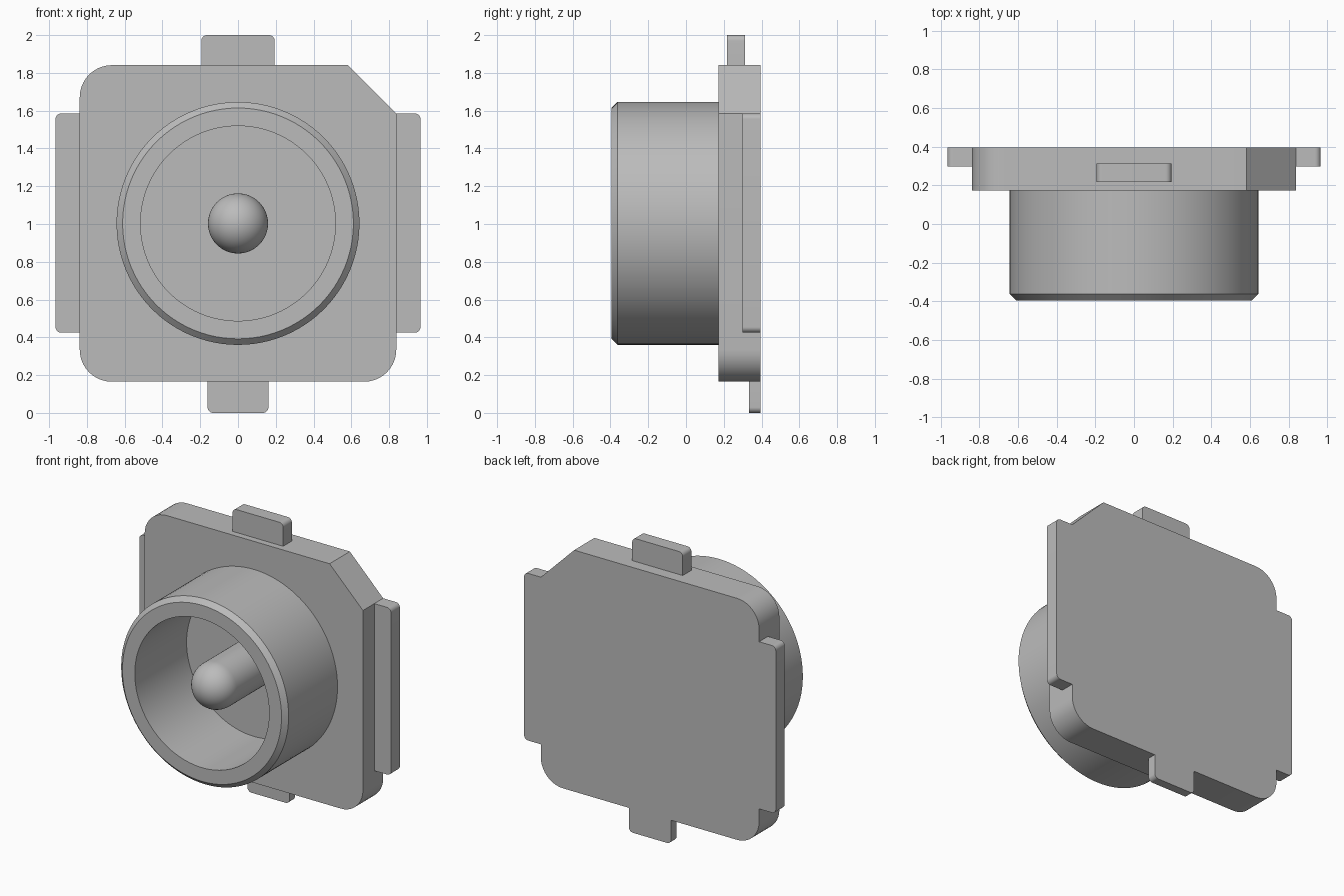
import bpy
import bmesh
import math
from mathutils import Vector

cube = bpy.data.objects.get("Cube")
if cube:
    bpy.data.objects.remove(cube, do_unlink=True)

# Single neutral grey for the whole part
grey = bpy.data.materials.new("neutral grey")
grey.use_nodes = True
colour = (0.5, 0.5, 0.5, 1.0)
grey.diffuse_color = colour
grey.node_tree.nodes["Principled BSDF"].inputs["Base Color"].default_value = colour

CENTRE_Z = 1.003
FRONT, PLATE_FRONT, BACK = -0.395, 0.173, 0.395


def finish(name, bm):
    """Turn the bmesh into a smooth-shaded object with sharp edges kept."""
    bmesh.ops.recalc_face_normals(bm, faces=bm.faces)
    mesh = bpy.data.meshes.new(name)
    bm.to_mesh(mesh)
    bm.free()
    mesh.materials.append(grey)
    obj = bpy.data.objects.new(name, mesh)
    bpy.context.collection.objects.link(obj)
    bpy.ops.object.select_all(action='DESELECT')
    obj.select_set(True)
    bpy.context.view_layer.objects.active = obj
    bpy.ops.object.shade_smooth_by_angle(angle=math.radians(30))
    return obj


def rounded(corners, steps=10):
    """Outline from (x, z, radius) corners; rounded corners are right angles."""
    points = []
    for i, (x, z, r) in enumerate(corners):
        p = Vector((x, z))
        if r == 0:
            points.append(p)
            continue
        to_prev = (Vector(corners[i - 1][:2]) - p).normalized()
        to_next = (Vector(corners[(i + 1) % len(corners)][:2]) - p).normalized()
        centre = p + r * (to_prev + to_next)
        for k in range(steps + 1):
            t = math.pi / 2 * k / steps
            points.append(centre - r * (math.cos(t) * to_next + math.sin(t) * to_prev))
    return points


def slab(name, corners, y0, y1):
    """Extrude a front outline from y0 to y1."""
    bm = bmesh.new()
    face = bm.faces.new([bm.verts.new((p.x, y0, p.y)) for p in rounded(corners)])
    extruded = bmesh.ops.extrude_face_region(bm, geom=[face], use_keep_orig=True)
    verts = [v for v in extruded["geom"] if isinstance(v, bmesh.types.BMVert)]
    bmesh.ops.translate(bm, verts=verts, vec=(0, y1 - y0, 0))
    return finish(name, bm)


def lathe(name, profile, closed, steps=96):
    """Spin (radius, y) points round the axis that runs front to back."""
    bm = bmesh.new()
    verts = [bm.verts.new((r, y, CENTRE_Z)) for r, y in profile]
    pairs = list(zip(verts, verts[1:]))
    if closed:
        pairs.append((verts[-1], verts[0]))
    edges = [bm.edges.new(pair) for pair in pairs]
    bmesh.ops.spin(bm, geom=verts + edges, cent=(0, 0, CENTRE_Z), axis=(0, 1, 0),
                   angle=math.tau, steps=steps, use_merge=False)
    bmesh.ops.remove_doubles(bm, verts=bm.verts, dist=1e-5)
    return finish(name, bm)


# Base plate with three rounded corners and one cut corner
W, BOTTOM, TOP, R = 0.838, 0.165, 1.841, 0.17
slab("base_plate", [(-W, BOTTOM, R), (W, BOTTOM, R), (W, 1.585, 0),
                    (0.582, TOP, 0), (-W, TOP, R)], PLATE_FRONT, BACK)

# Side tabs, flush with the back of the plate
for side, name in ((1, "left_tab"), (-1, "right_tab")):
    outer = side * 0.966
    slab(name, [(side * W, 0.425, 0), (outer, 0.425, 0.03),
                (outer, 1.585, 0.03), (side * W, 1.585, 0)], 0.298, BACK)

# Top and bottom tabs
slab("top_tab", [(-0.194, TOP, 0), (0.194, TOP, 0),
                 (0.194, 2.0, 0.03), (-0.194, 2.0, 0.03)], 0.218, 0.313)
slab("bottom_tab", [(-0.161, BOTTOM, 0), (-0.161, 0, 0.03),
                    (0.161, 0, 0.03), (0.161, BOTTOM, 0)], 0.334, BACK)

# Hollow collar with a chamfered outer rim
lathe("collar", [(0.516, PLATE_FRONT), (0.516, FRONT), (0.611, FRONT),
                 (0.643, FRONT + 0.032), (0.643, PLATE_FRONT)], True)

# Centre pin with a domed tip
PIN = 0.159
tip_centre = FRONT + PIN
dome = [(PIN * math.sin(math.pi / 2 * k / 16), tip_centre - PIN * math.cos(math.pi / 2 * k / 16))
        for k in range(17)]
lathe("centre_pin", dome + [(PIN, PLATE_FRONT), (0, PLATE_FRONT)], False, 64)
